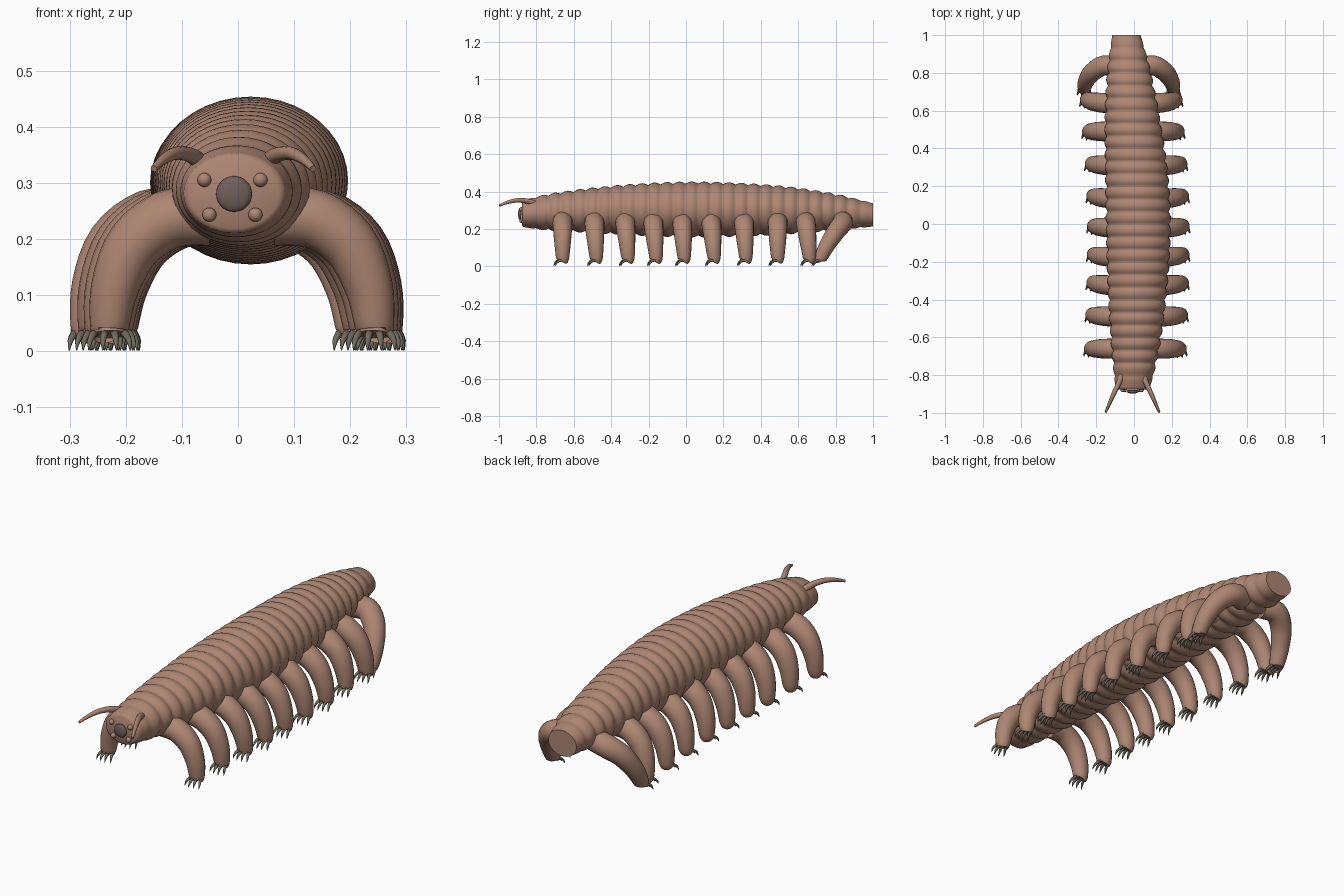
import bpy, math
from mathutils import Vector

if "Cube" in bpy.data.objects:
    bpy.data.objects.remove(bpy.data.objects["Cube"])


def material(name, rgb):
    m = bpy.data.materials.new(name)
    m.diffuse_color = (*rgb, 1)
    m.use_nodes = True
    m.node_tree.nodes["Principled BSDF"].inputs["Base Color"].default_value = m.diffuse_color
    return m


SKIN = material("skin", (0.42, 0.24, 0.17))
CLAW = material("claw_horn", (0.16, 0.15, 0.11))
MOUTH = material("mouth_dark", (0.16, 0.115, 0.105))


def spline(pts, t):
    """Catmull-Rom through equal-length tuples, t in 0..1."""
    n = len(pts) - 1
    i = min(int(t * n), n - 1)
    f = t * n - i
    a, b, c, d = (pts[max(0, min(n, i + k))] for k in (-1, 0, 1, 2))
    return [0.5 * (2 * q + (r - p) * f + (2 * p - 5 * q + 4 * r - s) * f * f
                   + (3 * q - p - 3 * r + s) * f ** 3) for p, q, r, s in zip(a, b, c, d)]


def loft(name, rings, mat, angle=50):
    """Skin a list of equal-sized rings and cap both ends."""
    n = len(rings[0])
    verts = [v for r in rings for v in r]
    faces = [(i * n + j, i * n + (j + 1) % n, (i + 1) * n + (j + 1) % n, (i + 1) * n + j)
             for i in range(len(rings) - 1) for j in range(n)]
    faces += [tuple(reversed(range(n))), tuple(range(len(verts) - n, len(verts)))]
    me = bpy.data.meshes.new(name)
    me.from_pydata(verts, [], faces)
    me.materials.append(mat)
    ob = bpy.data.objects.new(name, me)
    bpy.context.collection.objects.link(ob)
    finish(ob, angle)
    return ob


def finish(ob, angle=50):
    bpy.ops.object.select_all(action='DESELECT')
    bpy.context.view_layer.objects.active = ob
    ob.select_set(True)
    bpy.ops.object.mode_set(mode='EDIT')
    bpy.ops.mesh.select_all(action='SELECT')
    bpy.ops.mesh.normals_make_consistent(inside=False)
    bpy.ops.object.mode_set(mode='OBJECT')
    bpy.ops.object.shade_smooth_by_angle(angle=math.radians(angle))


def tube(name, pts, mat, sides=16, steps=14, ref=(0, 1, 0)):
    """Tapered tube; each point is (x, y, z, radius)."""
    rings = []
    for k in range(steps + 1):
        t = k / steps
        x, y, z, r = spline(pts, t)
        p = Vector((x, y, z))
        tan = Vector(spline(pts, min(1, t + .01))[:3]) - Vector(spline(pts, max(0, t - .01))[:3])
        u = tan.cross(Vector(ref)).normalized()
        w = u.cross(tan).normalized()
        rings.append([p + r * (u * math.cos(a) + w * math.sin(a))
                      for a in (2 * math.pi * j / sides for j in range(sides))])
    return loft(name, rings, mat)


def ball(name, loc, scale, mat):
    bpy.ops.mesh.primitive_uv_sphere_add(segments=20, ring_count=12, radius=1, location=loc)
    ob = bpy.context.object
    ob.name = name
    ob.scale = scale
    ob.data.materials.append(mat)
    bpy.ops.object.shade_smooth()


# Body profile: y, centre x, half width, bottom z, top z
PROFILE = [(-.87, -.007, .09, .21, .352), (-.75, .002, .112, .195, .382),
           (-.55, .012, .138, .183, .412), (-.28, .02, .16, .168, .438),
           (0, .023, .17, .158, .45), (.28, .013, .164, .162, .444),
           (.55, -.008, .145, .174, .424), (.8, -.026, .115, .195, .385),
           (1, -.04, .075, .213, .337)]


def body_at(y):
    lo, hi = 0.0, 1.0
    for _ in range(25):
        mid = (lo + hi) / 2
        lo, hi = (mid, hi) if spline(PROFILE, mid)[0] < y else (lo, mid)
    return spline(PROFILE, lo)


# Ringed body, scalloped with one bulge per segment
rings, SEG, SUB = [], 28, 7
for k in range(SEG * SUB + 1):
    y = -.87 + 1.87 * k / (SEG * SUB)
    _, cx, hx, zb, zt = body_at(y)
    fade = min(1, (y + .87) / .15, (1 - y) / .15)
    bump = .012 * (abs(math.sin(math.pi * k / SUB)) - .7) * max(0, fade)
    ring = []
    for j in range(40):
        a = 2 * math.pi * j / 40
        ring.append((cx + (hx + bump) * math.cos(a), y,
                     (zb + zt) / 2 + ((zt - zb) / 2 + bump) * math.sin(a)))
    rings.append(ring)
# softly rounded face edge
face = [((x + .007) * .88 - .007, -.876, (z - .281) * .88 + .281) for x, _, z in rings[0]]
loft("body", [face] + rings, SKIN, 60)

# Leg pairs: y of hip, y of foot
LEGS = [(-.66, -.66), (-.49, -.48), (-.325, -.31), (-.175, -.16), (-.02, -.01),
        (.135, .15), (.31, .32), (.49, .49), (.64, .66), (.825, .72)]
for i, (hip, foot) in enumerate(LEGS, 1):
    cx = body_at(hip)[1]
    back = i == len(LEGS)
    knee = hip + .015 if back else hip
    for side, s in (("left", 1), ("right", -1)):
        tube(f"leg_{i}_{side}", [
            (cx + s * .06, hip, .24, .052), (cx + s * .13, knee, .235, .053),
            (cx + s * .192, knee * .7 + foot * .3, .19, .05),
            (cx + s * .226, knee * .3 + foot * .7, .115, .043),
            (cx + s * .236, foot, .045, .035), (cx + s * .236, foot - .003, .03, .029)],
            SKIN, 20, 20)
        # Curved claws along the front of the foot
        for c in range(4):
            o = (c - 1.5) / 1.5
            x = cx + s * .236 + o * .025
            yf = foot - .018 + abs(o) * .012
            tube(f"claw_{i}_{side}_{c + 1}", [
                (x, yf + .01, .033, .0075), (x + o * .004, yf - .012, .03, .007),
                (x + o * .01, yf - .026, .018, .005), (x + o * .012, yf - .034, .001, .0008)],
                CLAW, 8, 6, (1, 0, 0))

# Antennae
for side, s in (("left", 1), ("right", -1)):
    tube(f"antenna_{side}", [
        (-.008 + s * .05, -.78, .325, .017), (-.008 + s * .072, -.84, .347, .014),
        (-.008 + s * .1, -.9, .353, .012), (-.008 + s * .124, -.955, .342, .009),
        (-.008 + s * .142, -.997, .325, .006)], SKIN, 12, 16, (0, 0, 1))

# Eyes
for s in (1, -1):
    ball("upper_eye", (-.01 + s * .05, -.878, .305), (.0125,) * 3, SKIN)
    ball("lower_eye", (-.01 + s * .041, -.878, .243), (.0125,) * 3, SKIN)

# Round mouth: dark disc with a rim
ball("mouth", (-.007, -.888, .28), (.03, .01, .031), MOUTH)
bpy.ops.mesh.primitive_torus_add(location=(-.007, -.886, .28), rotation=(math.pi / 2, 0, 0),
                                 major_radius=.026, minor_radius=.006,
                                 major_segments=28, minor_segments=8)
bpy.context.object.name = "mouth_rim"
bpy.context.object.data.materials.append(MOUTH)
bpy.ops.object.shade_smooth()
